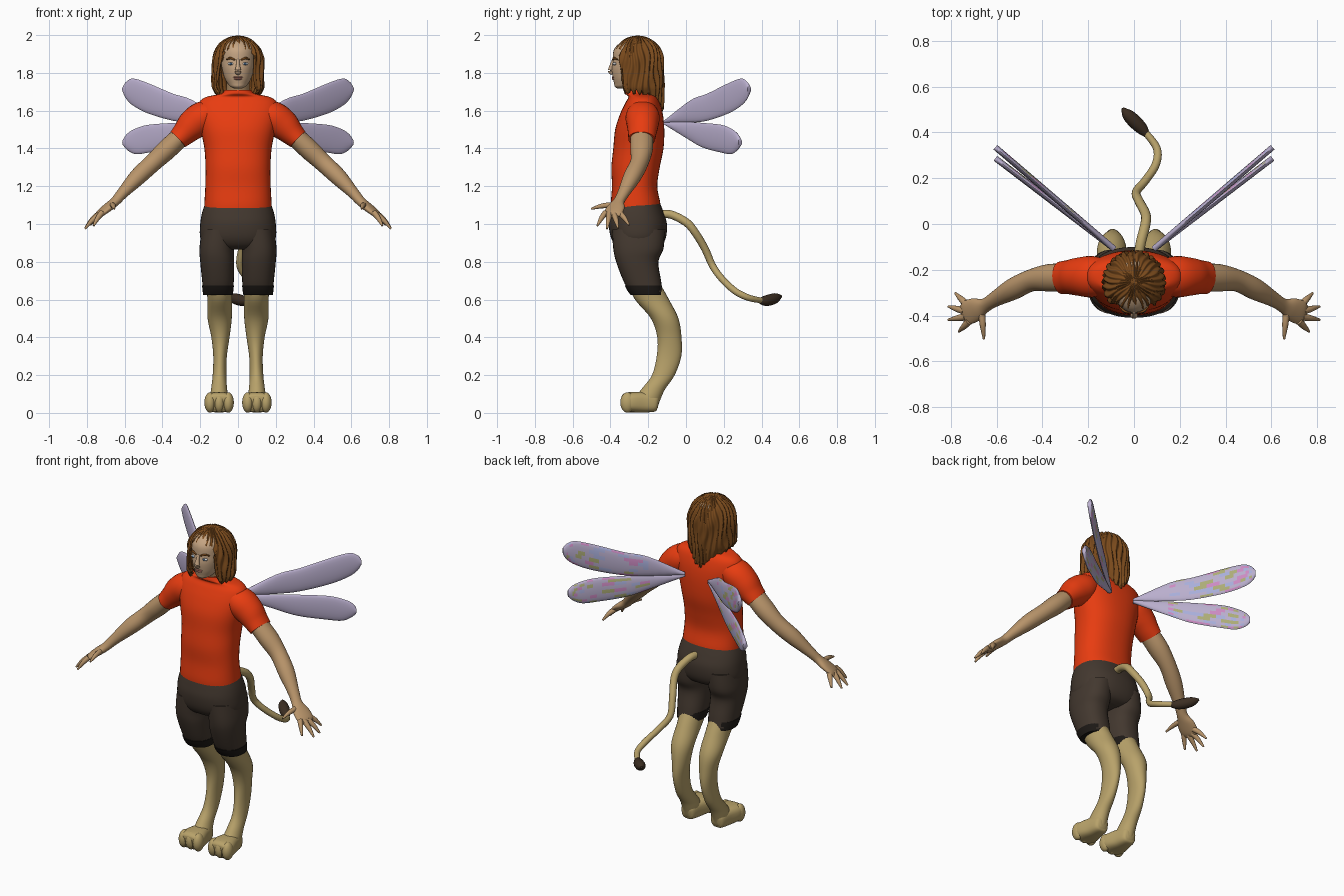
import bpy, bmesh, math, random
from mathutils import Vector

if "Cube" in bpy.data.objects:
    bpy.data.objects.remove(bpy.data.objects["Cube"])

random.seed(4)


def mat(name, hexcol):
    m = bpy.data.materials.new(name)
    rgb = [int(hexcol[i:i + 2], 16) / 255 for i in (0, 2, 4)]
    m.diffuse_color = [((c + .055) / 1.055) ** 2.4 if c > .04 else c / 12.92 for c in rgb] + [1]
    m.use_nodes = True
    m.node_tree.nodes["Principled BSDF"].inputs["Base Color"].default_value = m.diffuse_color
    return m


SKIN, FUR = mat("skin", "B8946A"), mat("fur", "B8A26A")
FACE = mat("face", "C6A583")
RED, SHORTS, TRIM = mat("shirt_red", "E83C10"), mat("shorts_brown", "43382F"), mat("trim_black", "1C1815")
HAIR, TUFT = mat("hair_brown", "7A4A1C"), mat("tuft_brown", "3C2E22")
LILAC, PINK, OLIVE, BLUE = mat("lilac", "BBB0CF"), mat("pink", "CE8CC4"), mat("olive", "AEAE78"), mat("blue", "AAB0DC")
WHITE, IRIS, LIP = mat("white", "DADADA"), mat("iris", "3C5A78"), mat("lip", "C08070")


def finish(name, bm, mats, angle=55):
    bmesh.ops.recalc_face_normals(bm, faces=bm.faces[:])
    me = bpy.data.meshes.new(name)
    bm.to_mesh(me)
    bm.free()
    for m in mats:
        me.materials.append(m)
    me.shade_smooth()
    me.set_sharp_from_angle(angle=math.radians(angle))
    ob = bpy.data.objects.new(name, me)
    bpy.context.collection.objects.link(ob)
    return ob


def resample(rows, n):
    """Catmull-Rom through rows of equal-length tuples."""
    out = []
    for i in range(len(rows) - 1):
        a, b, c, d = rows[max(i - 1, 0)], rows[i], rows[i + 1], rows[min(i + 2, len(rows) - 1)]
        for k in range(n):
            t = k / n
            out.append([.5 * (2 * q + (r - p) * t + (2 * p - 5 * q + 4 * r - s) * t * t
                              + (3 * q - p - 3 * r + s) * t ** 3) for p, q, r, s in zip(a, b, c, d)])
    return out + [list(rows[-1])]


def tube(name, rows, m, flat=False, sx=1, p=2.0, n=5, sides=28):
    """Skin rows of (x, y, z, ra, rb); flat keeps every ring horizontal."""
    rows = resample([r if len(r) == 5 else (*r, r[3]) for r in rows], n)
    bm, rings = bmesh.new(), []
    for i, (x, y, z, ra, rb) in enumerate(rows):
        t = Vector(rows[min(i + 1, len(rows) - 1)][:3]) - Vector(rows[max(i - 1, 0)][:3])
        a = Vector((1, 0, 0)) if flat else Vector((0, 0, 1)).cross(t).normalized()
        b = Vector((0, 1, 0)) if flat else t.cross(a).normalized()
        ring = []
        for k in range(sides):
            c, s = math.cos(math.tau * k / sides), math.sin(math.tau * k / sides)
            v = Vector((x, y, z)) + a * ra * math.copysign(abs(c) ** (2 / p), c) \
                + b * rb * math.copysign(abs(s) ** (2 / p), s)
            ring.append(bm.verts.new((v.x * sx, v.y, v.z)))
        if rings:
            for k in range(sides):
                j = (k + 1) % sides
                bm.faces.new((rings[-1][k], rings[-1][j], ring[j], ring[k]))
        rings.append(ring)
    bm.faces.new(rings[0])
    bm.faces.new(rings[-1])
    return finish(name, bm, [m])


def ball(name, loc, scale, m):
    bm = bmesh.new()
    bmesh.ops.create_uvsphere(bm, u_segments=20, v_segments=12, radius=1)
    for v in bm.verts:
        v.co = Vector([v.co[i] * scale[i] + loc[i] for i in range(3)])
    return finish(name, bm, [m])


def wing(name, sx, tip, rows):
    """Lens-section blade from (s, z low, z high) stations; tinted cells on the rear face."""
    rows, M = resample(rows, 5), 10
    root = Vector((.085, -.11, 0))
    d = Vector((*tip, 0)) - root
    nrm = Vector((-d.y, d.x, 0)).normalized()
    bm, rings, tint = bmesh.new(), [], {}
    for s, lo, hi in rows:
        ring = []
        for j in range(2 * M):
            ang = math.pi * j / M
            q = root + d * s + nrm * .013 * math.sin(ang)
            ring.append(bm.verts.new((q.x * sx, q.y, (lo + hi) / 2 - (hi - lo) / 2 * math.cos(ang))))
        rings.append(ring)
    for i in range(len(rings) - 1):
        for j in range(2 * M):
            k = (j + 1) % (2 * M)
            f = bm.faces.new((rings[i][j], rings[i][k], rings[i + 1][k], rings[i + 1][j]))
            if 1 <= j < M - 1 and 4 < i < len(rings) - 6:
                key = ((i + j % 2) // 2, j)
                f.material_index = tint.setdefault(key, random.choice([0, 0, 0, 0, 1, 2, 3]))
    bm.faces.new(rings[0])
    bm.faces.new(rings[-1])
    finish(name, bm, [LILAC, PINK, OLIVE, BLUE])


# Shirt body
tube("shirt", [(0, -.265, 1.065, .18, .131), (0, -.267, 1.11, .178, .131), (0, -.272, 1.2, .173, .12),
               (0, -.267, 1.3, .172, .128), (0, -.252, 1.4, .178, .133), (0, -.245, 1.5, .198, .13),
               (0, -.236, 1.58, .215, .114), (0, -.23, 1.64, .208, .092), (0, -.23, 1.672, .17, .075),
               (0, -.245, 1.69, .09, .075), (0, -.25, 1.71, .07, .068)], RED, flat=True, p=2.3, sides=40)

# Shorts: hips, then legs below
tube("shorts_hips", [(0, -.265, 1.115, .172, .126), (0, -.26, 1.06, .19, .142), (0, -.255, 1, .2, .154),
                     (0, -.252, .93, .2, .146), (0, -.25, .885, .17, .12), (0, -.25, .865, .1, .08)],
     SHORTS, flat=True, p=2.3, sides=40)

# Neck and head
tube("neck", [(0, -.24, 1.66, .062, .062), (0, -.25, 1.71, .06, .06), (0, -.265, 1.77, .06, .065)], SKIN, flat=True)
tube("head", [(0, -.335, 1.718, .022, .03), (0, -.327, 1.728, .042, .05), (0, -.315, 1.745, .056, .066),
              (0, -.302, 1.775, .072, .086), (0, -.288, 1.82, .085, .105), (0, -.283, 1.86, .09, .105),
              (0, -.27, 1.92, .092, .113), (0, -.258, 1.96, .075, .09), (0, -.255, 1.985, .03, .04)], FACE, flat=True)
tube("nose", [(0, -.383, 1.87, .008), (0, -.394, 1.84, .01), (0, -.4, 1.81, .017, .013),
              (0, -.39, 1.795, .012, .008)], FACE)
ball("upper_lip", (0, -.384, 1.777), (.026, .009, .005), LIP)
ball("lower_lip", (0, -.383, 1.768), (.021, .01, .006), LIP)

# Hair: ridged sheet combed from the crown, short over the forehead, long behind
bm, cols = bmesh.new(), []
A, T = 180, 40
for i in range(A):
    a = math.tau * i / A
    off = min(a, math.tau - a)
    deg = math.degrees(off)
    f = min(max((deg - 36) / 22, 0), 1)
    hem = 1.925 + (1.70 - 1.925) * f * f * (3 - 2 * f) - .095 * max(0, (deg - 95) / 85)
    lock = math.sin(26 * a)
    hem += (.014 * lock + random.uniform(-.004, .004)) * (.3 + .7 * f)
    th = math.acos(max(0, hem - 1.85) / .15)
    L = .15 * th + max(0, 1.85 - hem)
    col = []
    for k in range(T + 1):
        s = L * (.02 + .98 * k / T)
        t = min(s / .15, math.pi / 2)
        drop = max(0, s - .15 * math.pi / 2)
        wave = math.sin(26 * a + 1.6 * math.sin(s * 26 + 2 * math.sin(3 * a)))
        r = math.sin(t) * (1 + .05 * wave + .02 * math.sin(9 * a + s * 30))
        rx = .133 - max(0, drop - .13) * .45
        x, y = math.sin(a) * r * rx, -.255 - math.cos(a) * r * .134
        col.append(bm.verts.new((x, y, 1.85 + .147 * math.cos(t) - drop + .003 * wave * math.sin(t))))
    cols.append(col)
for i in range(A):
    c, e = cols[i], cols[(i + 1) % A]
    for k in range(T):
        bm.faces.new((c[k], c[k + 1], e[k + 1], e[k]))
bm.faces.new([c[0] for c in cols])
hair = finish("hair", bm, [HAIR], 80)
sol = hair.modifiers.new("thickness", "SOLIDIFY")
sol.thickness, sol.offset = .014, -1

# Tail and tuft
tube("tail", [(.02, -.14, 1.05, .022), (.03, -.08, 1.05, .022), (.05, 0, 1.01, .022), (.05, .045, .96, .021),
              (.022, .1, .87, .02), (.01, .14, .78, .019), (.05, .19, .71, .018), (.095, .26, .645, .018),
              (.1, .33, .61, .017), (.05, .4, .595, .015)], FUR, sides=16)
tube("tail_tuft", [(.06, .385, .597, .012), (.035, .415, .593, .026), (0, .45, .6, .03),
                   (-.03, .48, .61, .024), (-.05, .505, .618, .006)], TUFT, sides=16)

# Paired parts
for side, sx in (("right", 1), ("left", -1)):
    tube("sleeve_" + side, [(.1, -.23, 1.6, .07, .06), (.18, -.23, 1.568, .09, .084), (.24, -.23, 1.525, .084, .082),
                            (.285, -.232, 1.48, .075, .066), (.318, -.235, 1.448, .071, .056)], RED, sx=sx)
    tube("arm_" + side, [(.28, -.235, 1.485, .06, .05), (.37, -.235, 1.4, .06, .054), (.45, -.247, 1.325, .048, .048),
                         (.53, -.285, 1.25, .047, .045), (.61, -.33, 1.165, .033, .03), (.65, -.355, 1.12, .031, .025),
                         (.69, -.372, 1.087, .05, .022), (.73, -.388, 1.055, .052, .017),
                         (.748, -.393, 1.04, .04, .01)], SKIN, sx=sx)
    # Fingers: base, tip
    for nm, b, e in (("thumb", (.665, -.385, 1.1), (.655, -.502, 1.08)), ("index", (.72, -.425, 1.06), (.765, -.47, .99)),
                     ("middle", (.735, -.405, 1.05), (.81, -.418, .975)), ("ring", (.74, -.38, 1.05), (.81, -.36, .978)),
                     ("little", (.73, -.352, 1.058), (.78, -.302, .995))):
        mid = [(p + q) / 2 for p, q in zip(b, e)]
        tube(nm + "_" + side, [(*b, .016), (mid[0], mid[1], mid[2] + .006, .013), (*e, .005)], SKIN, sx=sx, sides=12)

    tube("shorts_leg_" + side, [(.1, -.252, .97, .092, .14), (.112, -.252, .87, .092, .133), (.11, -.258, .8, .09, .112),
                                (.106, -.232, .7, .084, .1), (.106, -.212, .64, .078, .088)],
         SHORTS, flat=True, sx=sx, p=2.3)
    tube("shorts_trim_" + side, [(.106, -.227, .675, .084, .098), (.106, -.219, .65, .082, .093),
                                 (.106, -.209, .625, .078, .085)], TRIM, flat=True, sx=sx, p=2.3)
    tube("leg_" + side, [(.1, -.22, .68, .068, .085), (.097, -.18, .6, .065, .09), (.097, -.113, .5, .064, .073),
                         (.093, -.088, .4, .048, .064), (.095, -.09, .3, .036, .065), (.098, -.12, .2, .036, .06),
                         (.1, -.17, .13, .042, .062), (.1, -.2, .08, .048, .068), (.1, -.205, .03, .045, .055)],
         FUR, flat=True, sx=sx)
    tube("foot_" + side, [(.1, -.145, .05, .02, .025), (.1, -.16, .052, .042, .045), (.1, -.22, .056, .056, .054),
                          (.1, -.28, .057, .072, .054), (.1, -.32, .055, .073, .05), (.1, -.335, .053, .06, .035)],
         FUR, sx=sx, p=2.8)
    for i in range(3):
        ball("toe_%d_%s" % (i + 1, side), (sx * (.052 + .048 * i), -.31, .055), (.03, .038, .054), FUR)

    wing("upper_wing_" + side, sx, (.605, .335),
         [(0, 1.535, 1.55), (.3, 1.537, 1.655), (.5, 1.547, 1.69), (.75, 1.585, 1.745), (.9, 1.625, 1.77),
          (.97, 1.66, 1.755), (1, 1.695, 1.73)])
    wing("lower_wing_" + side, sx, (.605, .287),
         [(0, 1.525, 1.54), (.3, 1.45, 1.54), (.5, 1.405, 1.535), (.75, 1.378, 1.525), (.88, 1.37, 1.505),
          (.96, 1.39, 1.48), (1, 1.415, 1.45)])

    ball("eye_" + side, (sx * .038, -.376, 1.848), (.017, .012, .008), WHITE)
    ball("iris_" + side, (sx * .038, -.384, 1.848), (.007, .006, .007), IRIS)
    tube("eyebrow_" + side, [(.015, -.386, 1.868, .004), (.04, -.381, 1.878, .006), (.062, -.362, 1.87, .003)],
         HAIR, sx=sx, sides=10)
